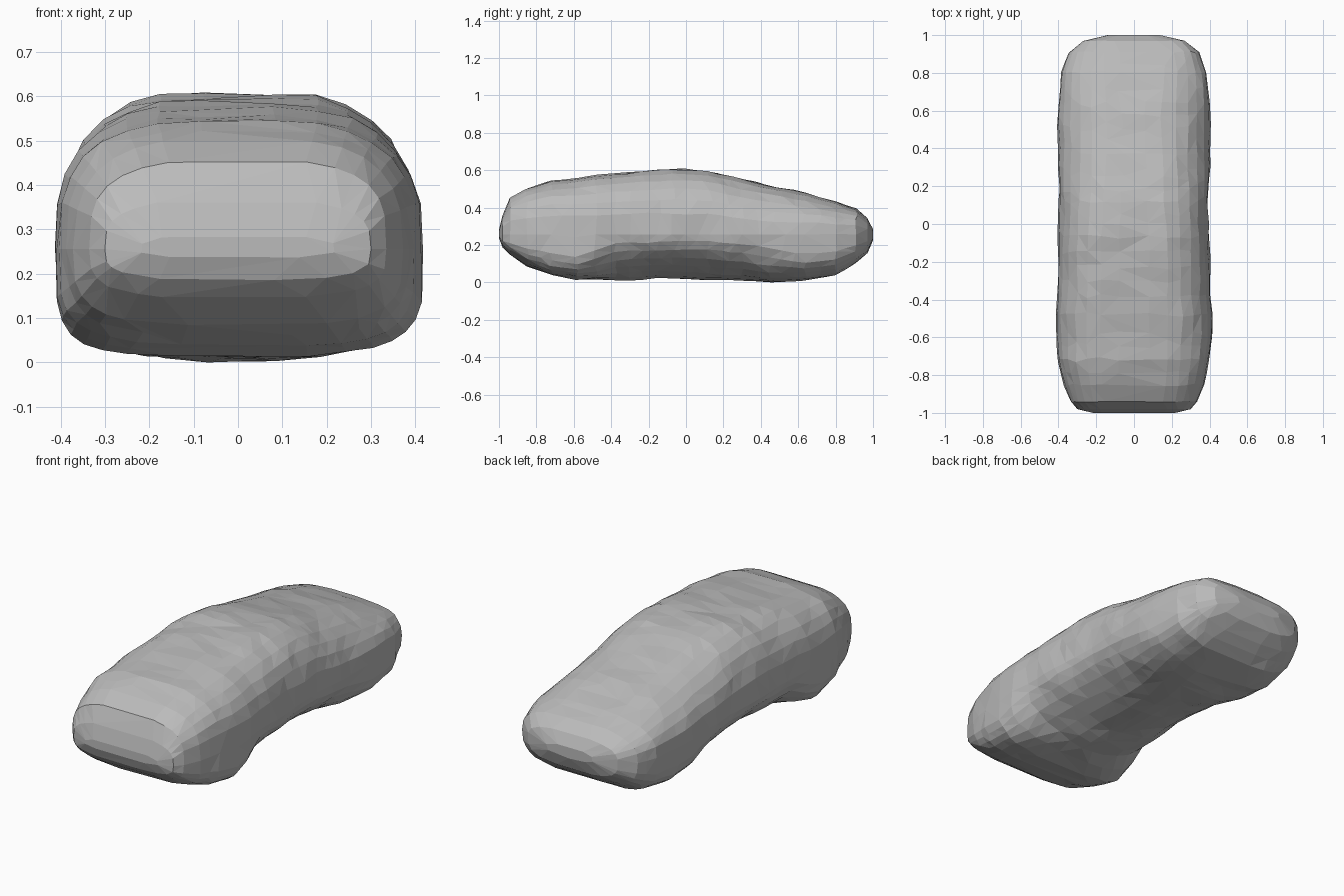
import bpy
import bmesh
import random
from math import sin, cos, pi, exp, copysign
from mathutils import Vector, noise

if "Cube" in bpy.data.objects:
    bpy.data.objects.remove(bpy.data.objects["Cube"], do_unlink=True)

random.seed(4)
SIDES = 30
WAIST = 0.26

# Stations: y, half width, top, bottom, upper squareness, lower squareness
STATIONS = [
    (-1, .22, .29, .24, 3, 3),
    (-.98, .30, .37, .19, 3.2, 3.5),
    (-.94, .335, .46, .15, 3.2, 3.5),
    (-.85, .37, .51, .09, 3, 3.8),
    (-.72, .40, .555, .045, 2.9, 4.2),
    (-.58, .415, .57, .02, 2.8, 4.5),
    (-.48, .415, .585, .02, 2.8, 3),
    (-.38, .405, .595, .02, 2.8, 1.9),
    (-.07, .40, .62, .025, 2.8, 1.7),
    (.12, .395, .61, .015, 2.6, 1.7),
    (.30, .40, .57, .01, 2.4, 1.9),
    (.45, .405, .535, .005, 2.3, 2.6),
    (.64, .40, .49, .015, 2.4, 3.6),
    (.80, .385, .44, .04, 2.7, 3.6),
    (.91, .345, .40, .11, 3, 3.3),
    (.97, .27, .35, .16, 3, 3),
    (1, .14, .29, .23, 2.5, 2.5),
]


def power(value, exponent):
    return copysign(abs(value) ** exponent, value)


def refine(rows, spacing):
    """Add in-between stations where the spacing is wide."""
    result = [rows[0]]
    for a, b in zip(rows, rows[1:]):
        steps = max(1, round((b[0] - a[0]) / spacing))
        for k in range(1, steps + 1):
            t = k / steps
            result.append(tuple(p + (q - p) * t for p, q in zip(a, b)))
    return result


def section_point(row, index):
    """Point on a rounded section, with a shallow channel along the roof."""
    y, width, top, bottom, upper, lower = row
    angle = 2 * pi * index / SIDES
    c, s = cos(angle), sin(angle)
    square = upper if s >= 0 else lower
    height = top - WAIST if s >= 0 else WAIST - bottom
    point = Vector((width * power(c, 2 / square), y,
                    WAIST + height * power(s, 2 / square)))
    if s > 0:
        point.z -= .016 * exp(-(point.x / .1) ** 2) * max(0, 1 - y * y)
    # Soft hand-worked lumps, fading out at both ends
    fade = max(0, 1 - abs(y) ** 4)
    lump = noise.noise_vector(point * 7) * .011 * fade
    if abs(s) < .05:
        lump.z = 0
    point += lump
    point.y += random.uniform(-.012, .012) * fade
    return point


# Lofted body
bm = bmesh.new()
rings = [[bm.verts.new(section_point(row, i)) for i in range(SIDES)]
         for row in refine(STATIONS, .07)]
for near, far in zip(rings, rings[1:]):
    for i in range(SIDES):
        j = (i + 1) % SIDES
        bm.faces.new((near[i], near[j], far[j], far[i]))
bm.faces.new(rings[0])
bm.faces.new(rings[-1])
bmesh.ops.triangulate(bm, faces=bm.faces[:], quad_method='SHORT_EDGE')
bmesh.ops.recalc_face_normals(bm, faces=bm.faces[:])

# Rest the lowest point on the ground
lowest = min(v.co.z for v in bm.verts)
bmesh.ops.translate(bm, verts=bm.verts[:], vec=(0, 0, -lowest))

mesh = bpy.data.meshes.new("body")
bm.to_mesh(mesh)
bm.free()
body = bpy.data.objects.new("body", mesh)
bpy.context.collection.objects.link(body)

# Merge the small facets into broader irregular ones
reduce = body.modifiers.new("broad_facets", 'DECIMATE')
reduce.ratio = .75

# Plain grey surface
grey = bpy.data.materials.new("plain_grey")
grey.use_nodes = True
colour = (.5, .5, .5, 1)
grey.diffuse_color = colour
grey.node_tree.nodes["Principled BSDF"].inputs["Base Color"].default_value = colour
mesh.materials.append(grey)
